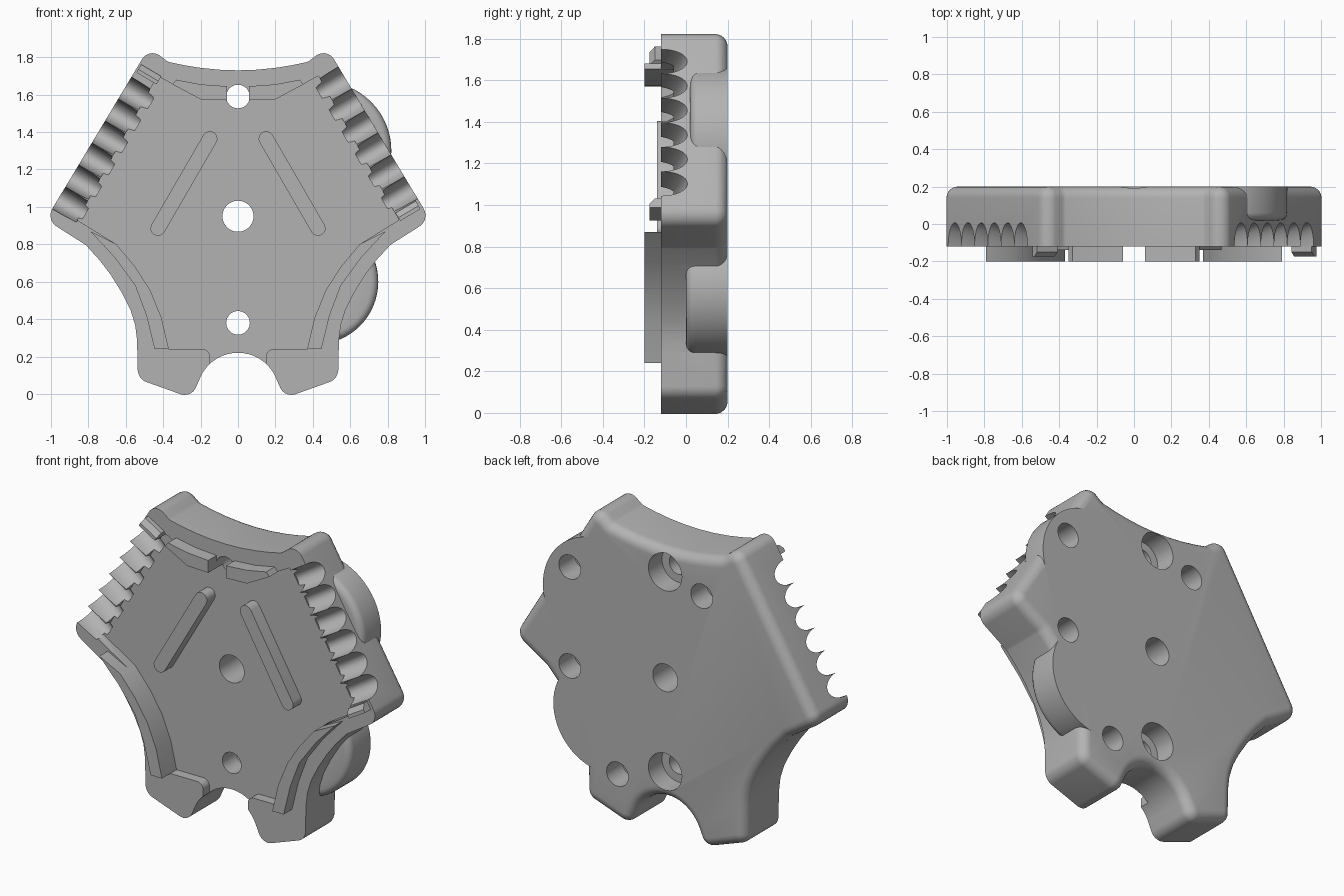
import bpy, bmesh
from math import sin, cos, pi, radians
from mathutils import Vector, Matrix

if "Cube" in bpy.data.objects:
    bpy.data.objects.remove(bpy.data.objects["Cube"])

grey = bpy.data.materials.new("plain_grey")
grey.use_nodes = True
COLOUR = (0.45, 0.45, 0.45, 1)
grey.diffuse_color = COLOUR
grey.node_tree.nodes["Principled BSDF"].inputs["Base Color"].default_value = COLOUR


def circle(cx, cz, rx, rz=None, n=40):
    rz = rz or rx
    return [(cx + rx * cos(2 * pi * i / n), cz + rz * sin(2 * pi * i / n)) for i in range(n)]


def rounded(points, steps=7):
    """Replace each (x, z, radius) corner by a circular arc."""
    out = []
    for i, p in enumerate(points):
        c = Vector(p[:2])
        if len(p) < 3:
            out.append(tuple(c))
            continue
        a = (Vector(points[i - 1][:2]) - c).normalized()
        b = (Vector(points[(i + 1) % len(points)][:2]) - c).normalized()
        half = a.angle(b) / 2
        mid = c + (a + b).normalized() * p[2] / sin(half)
        start = c + a * p[2] * cos(half) / sin(half) - mid
        end = c + b * p[2] * cos(half) / sin(half) - mid
        for k in range(steps + 1):
            v = start.lerp(end, k / steps).normalized() * p[2]
            out.append(tuple(mid + v))
    return out


def mirrored(half):
    """Close a right-hand half outline with its mirror image."""
    back = [(-p[0], *p[1:]) for p in reversed(half) if abs(p[0]) > 1e-6]
    return half + back


def flip(points):
    return [(-p[0], *p[1:]) for p in points]


def inset(points, d):
    n = len(points)
    area = sum(points[i - 1][0] * points[i][1] - points[i][0] * points[i - 1][1] for i in range(n))
    s = 1 if area > 0 else -1
    out = []
    for i in range(n):
        p = Vector(points[i])
        e1 = (p - Vector(points[i - 1])).normalized()
        e2 = (Vector(points[(i + 1) % n]) - p).normalized()
        n1, n2 = Vector((-e1.y, e1.x)) * s, Vector((-e2.y, e2.x)) * s
        out.append(p + (n1 + n2) * d / max(0.4, 1 + n1.dot(n2)))
    return out


def prism(name, points, rings, matrix=None):
    """Loft an x-z outline through (y, inset) rings."""
    bm = bmesh.new()
    loops = []
    for y, d in rings:
        pts = inset(points, d) if d else points
        loops.append([bm.verts.new((p[0], y, p[1])) for p in pts])
    n = len(points)
    for a, b in zip(loops, loops[1:]):
        for i in range(n):
            bm.faces.new((a[i - 1], a[i], b[i], b[i - 1]))
    bm.faces.new(loops[0])
    bm.faces.new(loops[-1])
    if matrix:
        bm.transform(matrix)
    bmesh.ops.recalc_face_normals(bm, faces=bm.faces)
    mesh = bpy.data.meshes.new(name)
    bm.to_mesh(mesh)
    bm.free()
    mesh.materials.append(grey)
    ob = bpy.data.objects.new(name, mesh)
    bpy.context.collection.objects.link(ob)
    return ob


def activate(ob):
    bpy.ops.object.select_all(action='DESELECT')
    ob.select_set(True)
    bpy.context.view_layer.objects.active = ob


def combine(target, tool, operation):
    mod = target.modifiers.new("cut", 'BOOLEAN')
    mod.object, mod.operation, mod.solver = tool, operation, 'EXACT'
    activate(target)
    bpy.ops.object.modifier_apply(modifier=mod.name)
    bpy.data.objects.remove(tool)


FRONT, BACK, FLOOR = -0.12, 0.2, -0.06

# Main body with a rounded back edge
top_arc = [(x, 1.73 + 0.33 * x * x) for x in (0, 0.1, 0.2, 0.29)]
side = [(0.375, 1.776, 0.05), (0.475, 1.853, 0.065), (1.028, 0.932, 0.07), (0.815, 0.797, 0.08),
        (0.74, 0.715), (0.68, 0.636), (0.62, 0.54), (0.575, 0.45), (0.55, 0.37), (0.54, 0.29),
        (0.535, 0.08, 0.07), (0.25, -0.022, 0.065)]
notch = [(0.22 * cos(radians(a)), 0.22 * sin(radians(a))) for a in range(25, 91, 5)]
fillet = [(BACK - 0.06 + 0.06 * sin(a), 0.06 * (1 - cos(a))) for a in (pi / 12 * k for k in range(7))]
body = prism("body", rounded(mirrored(top_arc + side + notch)), [(FRONT, 0)] + fillet)

# Round bosses on the left flank
for cx, cz, r, y in ((0.45, 1.3, 0.37, 0.02), (0.415, 0.6, 0.335, 0.0)):
    soft = [(y + 0.04 * (1 - sin(a)), 0.04 * (1 - cos(a))) for a in (pi / 8 * k for k in range(4, -1, -1))]
    boss = prism("boss", circle(cx, cz, r, n=64), soft + [(BACK, 0)])
    # keep only the part outside the flank, clear of the fluted front
    combine(body, boss, 'UNION')

# Recessed front floor
floor_half = [(0, 1.57), (0.2, 1.575), (0.43, 1.7), (0.86, 0.93), (0.65, 0.8), (0.55, 0.68),
              (0.47, 0.556), (0.41, 0.41), (0.37, 0.24), (0.15, 0.24, 0.04), (0.15, -0.1), (0, -0.1)]
combine(body, prism("recess", rounded(mirrored(floor_half)), [(-0.3, 0), (FLOOR, 0)]), 'DIFFERENCE')

# Through holes, counterbores and blind screw holes
holes = [(0, 0.95, 0.083, -0.3), (0, 1.59, 0.063, -0.3), (0, 0.38, 0.063, -0.3),
         (0, 1.59, 0.112, 0.07), (0, 0.38, 0.112, 0.07),
         (0.64, 1.45, 0.073, 0.05), (-0.245, 1.51, 0.073, 0.05),
         (0.64, 0.85, 0.073, 0.05), (0.32, 0.28, 0.073, 0.05)]
for cx, cz, r, y in holes:
    combine(body, prism("hole", circle(cx, cz, r), [(y, 0), (0.4, 0)]), 'DIFFERENCE')


def edge_frame(s, z, y, tilt=0.0):
    """Frame on a slanted flank: local y points outward, local x along the edge."""
    n = Vector((s * 0.862, 0, 0.507))
    t = Vector((-s * 0.507, 0, 0.862))
    d = Vector((0, 1, 0))
    a = n * cos(tilt) + d * sin(tilt)
    e = d * cos(tilt) - n * sin(tilt)
    m = Matrix((t, a, e)).transposed().to_4x4()
    m.translation = (s * (0.98 - (z - 1) / 1.69), y, z)
    return m


# Fluted grips on both upper flanks
for s, z0 in ((1, 1.10), (-1, 1.045)):
    for k in range(6):
        cutter = prism("flute", circle(0, 0, 0.0685, 0.12, 32), [(-0.135, 0), (0.12, 0)],
                       edge_frame(s, z0 + 0.118 * k, FRONT, 0.3))
        combine(body, cutter, 'DIFFERENCE')

parts = [body]

# Raised lips, ribs on the floor
side_lip = [(0.79, 0.87), (0.66, 0.73), (0.55, 0.58), (0.49, 0.42), (0.446, 0.24),
            (0.37, 0.24), (0.41, 0.41), (0.47, 0.556), (0.55, 0.68), (0.65, 0.8)]
top_lip = [(0.06, 1.645), (0.2, 1.655), (0.33, 1.68), (0.35, 1.655), (0.2, 1.575), (0.06, 1.57)]
axis = Vector((0.283, -0.508)).normalized()
across = Vector((-axis.y, axis.x))
start, end = Vector((0.15, 1.365)), Vector((0.428, 0.885))
rib = []
for centre, sign in ((start, -1), (end, 1)):
    for k in range(9):
        a = pi * k / 8
        rib.append(tuple(centre + sign * 0.04 * (across * cos(a) + axis * sin(a))))
for name, pts, y in (("side_lip", side_lip, -0.2), ("top_lip", top_lip, -0.2), ("floor_rib", rib, -0.14)):
    parts.append(prism(name + "_left", pts, [(y, 0), (FLOOR + 0.01, 0)]))
    parts.append(prism(name + "_right", flip(pts), [(y, 0), (FLOOR + 0.01, 0)]))

# Small stepped clips at one end of each grip
for name, s, z in (("clip_left", 1, 1.015), ("clip_right", -1, 1.745)):
    profile = [(-0.025, 0.06), (0.025, 0.06), (0.025, -0.03), (-0.005, -0.055), (-0.025, -0.055)]
    parts.append(prism(name, profile, [(-0.135, 0), (-0.01, 0)], edge_frame(s, z, FRONT)))

for ob in parts:
    activate(ob)
    bpy.ops.object.shade_smooth_by_angle(angle=radians(32))
